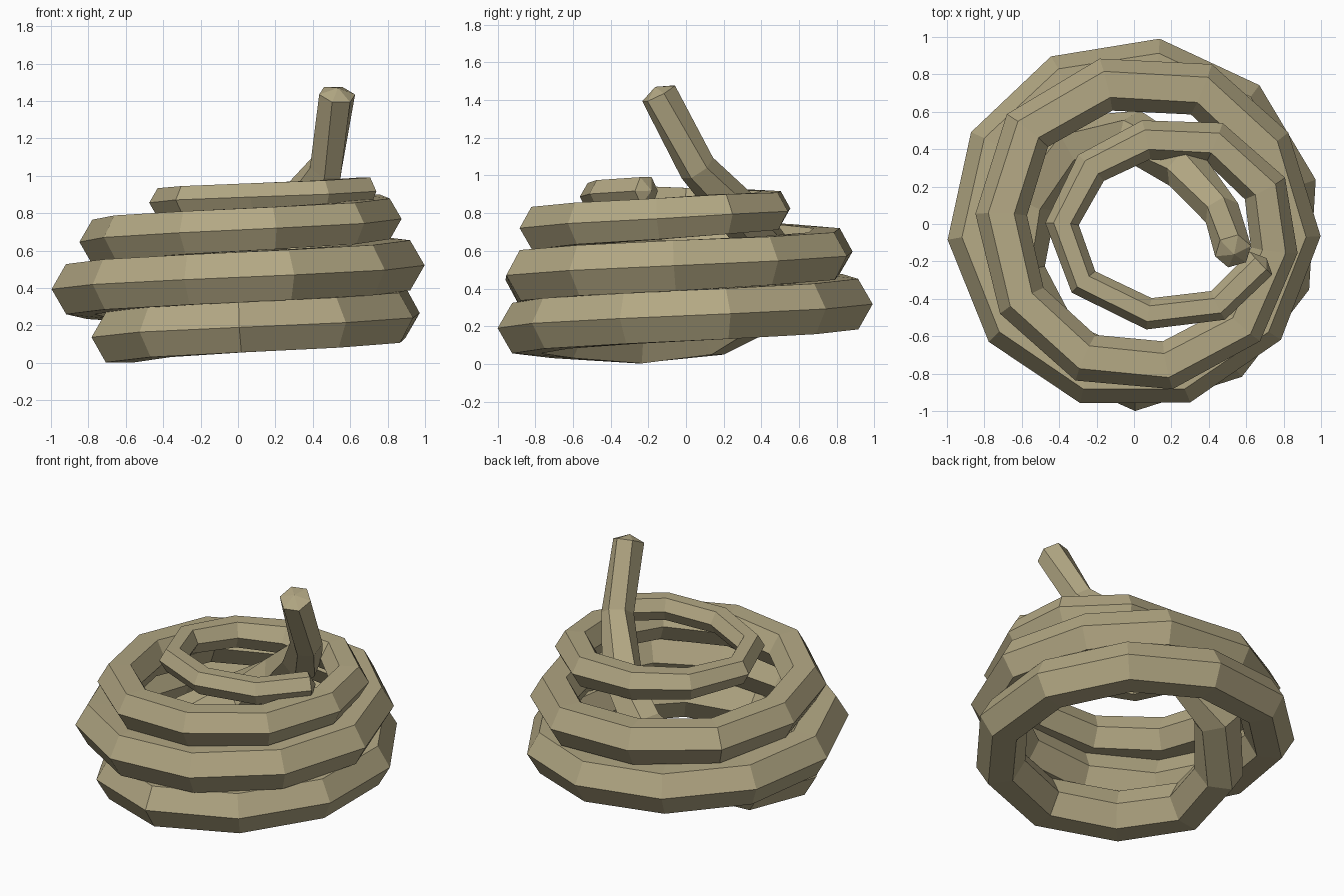
import bpy, bmesh, math
from mathutils import Vector

if "Cube" in bpy.data.objects:
    bpy.data.objects.remove(bpy.data.objects["Cube"])

# Path points: (x, y, z, tube radius), from the raised end to the tail tip
path = [
    (0.53, -0.145, 1.435, 0.10), (0.47, 0.06, 1.04, 0.10),
    (0.27, 0.30, 0.78, 0.125), (0.0, 0.47, 0.55, 0.14),
    (-0.30, 0.44, 0.33, 0.15), (-0.56, 0.14, 0.18, 0.155),
    (-0.63, -0.25, 0.137, 0.155), (-0.42, -0.65, 0.165, 0.155),
]

# Two wide lower coils
for i in range(14):
    a = math.radians(271 + 34.23 * i)
    path.append((0.845 * math.cos(a), 0.845 * math.sin(a), 0.19 + 0.0255 * i, 0.155))

# Third coil, drawing inward
third = [(0.70, 0.41), (0.36, 0.72), (-0.15, 0.745), (-0.57, 0.50), (-0.71, 0.05),
         (-0.60, -0.41), (-0.26, -0.715), (0.18, -0.755), (0.58, -0.54), (0.75, -0.14)]
for i, (x, y) in enumerate(third):
    path.append((x, y, 0.547 + 0.0248 * i, 0.148 - 0.0025 * i))

# Small top coil
top = [(0.70, 0.19), (0.43, 0.435), (0.065, 0.45), (-0.23, 0.30), (-0.385, 0.0),
       (-0.27, -0.31), (0.08, -0.48), (0.45, -0.435), (0.68, -0.21)]
for i, (x, y) in enumerate(top):
    path.append((x, y, 0.795 + 0.0153 * i, max(0.085, 0.122 - 0.008 * i)))

pts = [Vector(p[:3]) for p in path]
rad = [p[3] for p in path]
n = len(pts)
bm = bmesh.new()
rings, tangents = [], []

# Six-sided section swept along the path, corners pointing sideways
for i, p in enumerate(pts):
    before = (p - pts[i - 1]).normalized() if i else Vector()
    after = (pts[i + 1] - p).normalized() if i < n - 1 else Vector()
    t = (before + after).normalized()
    side = t.cross(Vector((0, 0, 1))).normalized()
    up = side.cross(t)
    ring = []
    for k in range(6):
        a = math.tau * k / 6
        ring.append(bm.verts.new(p + rad[i] * (side * math.cos(a) + up * math.sin(a))))
    rings.append(ring)
    tangents.append(t)
for r0, r1 in zip(rings, rings[1:]):
    for k in range(6):
        j = (k + 1) % 6
        bm.faces.new((r0[k], r0[j], r1[j], r1[k]))

# Low pointed caps on both ends
for idx, sign in ((0, -1), (n - 1, 1)):
    tip = bm.verts.new(pts[idx] + tangents[idx] * sign * 0.04)
    for k in range(6):
        bm.faces.new((rings[idx][k], rings[idx][(k + 1) % 6], tip))
bmesh.ops.recalc_face_normals(bm, faces=bm.faces)

mesh = bpy.data.meshes.new("coiled_body")
bm.to_mesh(mesh)
bm.free()
body = bpy.data.objects.new("coiled_body", mesh)
bpy.context.collection.objects.link(body)

mat = bpy.data.materials.new("tan")
mat.diffuse_color = (0.45, 0.39, 0.23, 1)
mat.use_nodes = True
mat.node_tree.nodes["Principled BSDF"].inputs["Base Color"].default_value = mat.diffuse_color
mesh.materials.append(mat)
